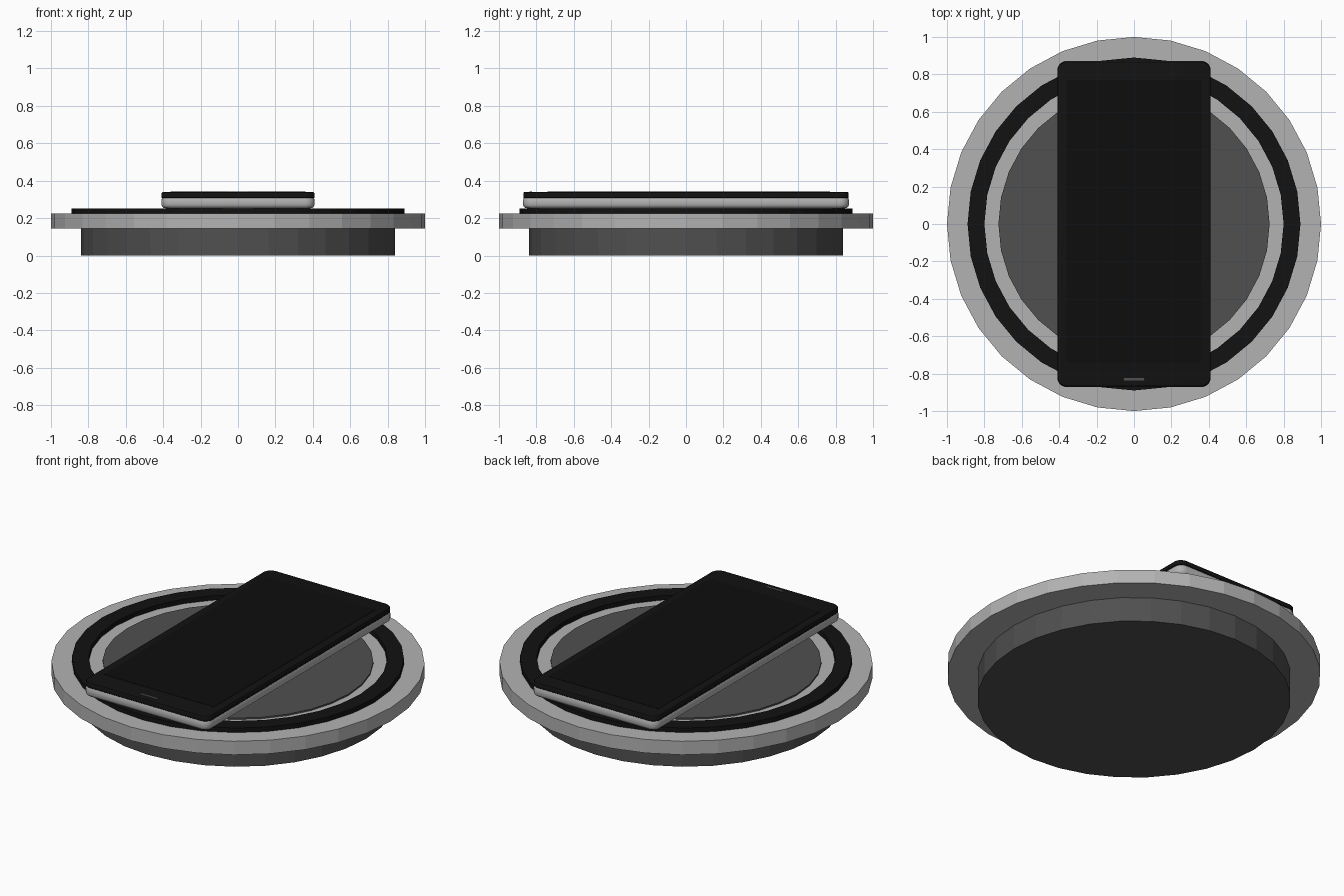
import bpy, bmesh
from math import sin, cos, pi, radians

if "Cube" in bpy.data.objects:
    bpy.data.objects.remove(bpy.data.objects["Cube"])


def material(name, v):
    m = bpy.data.materials.new(name)
    m.diffuse_color = (v, v, v, 1)
    m.use_nodes = True
    m.node_tree.nodes["Principled BSDF"].inputs["Base Color"].default_value = m.diffuse_color
    return m


LIGHT = material("light_grey", 0.45)
DARK = material("dark_grey", 0.08)
BLACK = material("black", 0.006)
SCREEN = material("screen_black", 0.004)


def finish(name, bm, mat, smooth=False):
    bmesh.ops.recalc_face_normals(bm, faces=bm.faces)
    me = bpy.data.meshes.new(name)
    bm.to_mesh(me)
    bm.free()
    ob = bpy.data.objects.new(name, me)
    bpy.context.collection.objects.link(ob)
    me.materials.append(mat)
    if smooth:
        bpy.context.view_layer.objects.active = ob
        ob.select_set(True)
        bpy.ops.object.shade_smooth_by_angle(angle=radians(40))
        ob.select_set(False)
    return ob


def loft(bm, loops, closed=False):
    """Skin equal-length point loops; cap the ends, or join them if closed."""
    rings = [[bm.verts.new(p) for p in lp] for lp in loops]
    n = len(rings[0])
    pairs = list(zip(rings, rings[1:])) + ([(rings[-1], rings[0])] if closed else [])
    for a, b in pairs:
        for i in range(n):
            j = (i + 1) % n
            bm.faces.new((a[i], a[j], b[j], b[i]))
    if not closed:
        bm.faces.new(rings[0][::-1])
        bm.faces.new(rings[-1])


def turned(name, profile, mat, closed=False, sides=32):
    bm = bmesh.new()
    loft(bm, [[(r * sin(2 * pi * i / sides), r * cos(2 * pi * i / sides), z)
               for i in range(sides)] for r, z in profile], closed)
    return finish(name, bm, mat)


def slab(name, hx, hy, radius, levels, mat, cy=0, seg=5):
    """Rounded rectangle lofted through (inset, z) levels."""
    loops = []
    for inset, z in levels:
        r = radius - inset
        loop = []
        for k, (sx, sy) in enumerate(((1, 1), (-1, 1), (-1, -1), (1, -1))):
            for i in range(seg + 1):
                a = pi / 2 * (k + i / seg)
                loop.append((sx * (hx - radius) + r * cos(a),
                             cy + sy * (hy - radius) + r * sin(a), z))
        loops.append(loop)
    bm = bmesh.new()
    loft(bm, loops)
    return finish(name, bm, mat, True)


# Charging stand: foot, wide plate, raised pad and grip ring
turned("foot", [(0.84, 0), (0.84, 0.145)], DARK)
turned("plate", [(1, 0.145), (1, 0.225)], LIGHT)
turned("centre_pad", [(0.725, 0.22), (0.725, 0.234)], DARK)
turned("grip_ring", [(0.80, 0.22), (0.89, 0.22), (0.89, 0.252), (0.80, 0.252)], BLACK, True)

# Phone: silver back shell, black front, screen and speaker slot
slab("phone_shell", 0.41, 0.872, 0.05,
     [(0.025, 0.252), (0.012, 0.255), (0.004, 0.262), (0, 0.272),
      (0, 0.296), (0.005, 0.308)], LIGHT)
slab("phone_front", 0.41, 0.87, 0.05,
     [(0.004, 0.307), (0, 0.311), (0, 0.332), (0.004, 0.338), (0.012, 0.34)], BLACK)
slab("phone_screen", 0.36, 0.755, 0.004, [(0, 0.335), (0, 0.3415)], SCREEN, cy=0.015, seg=1)
slab("speaker_slot", 0.055, 0.006, 0.005, [(0, 0.335), (0, 0.342)], DARK, cy=-0.83, seg=3)
